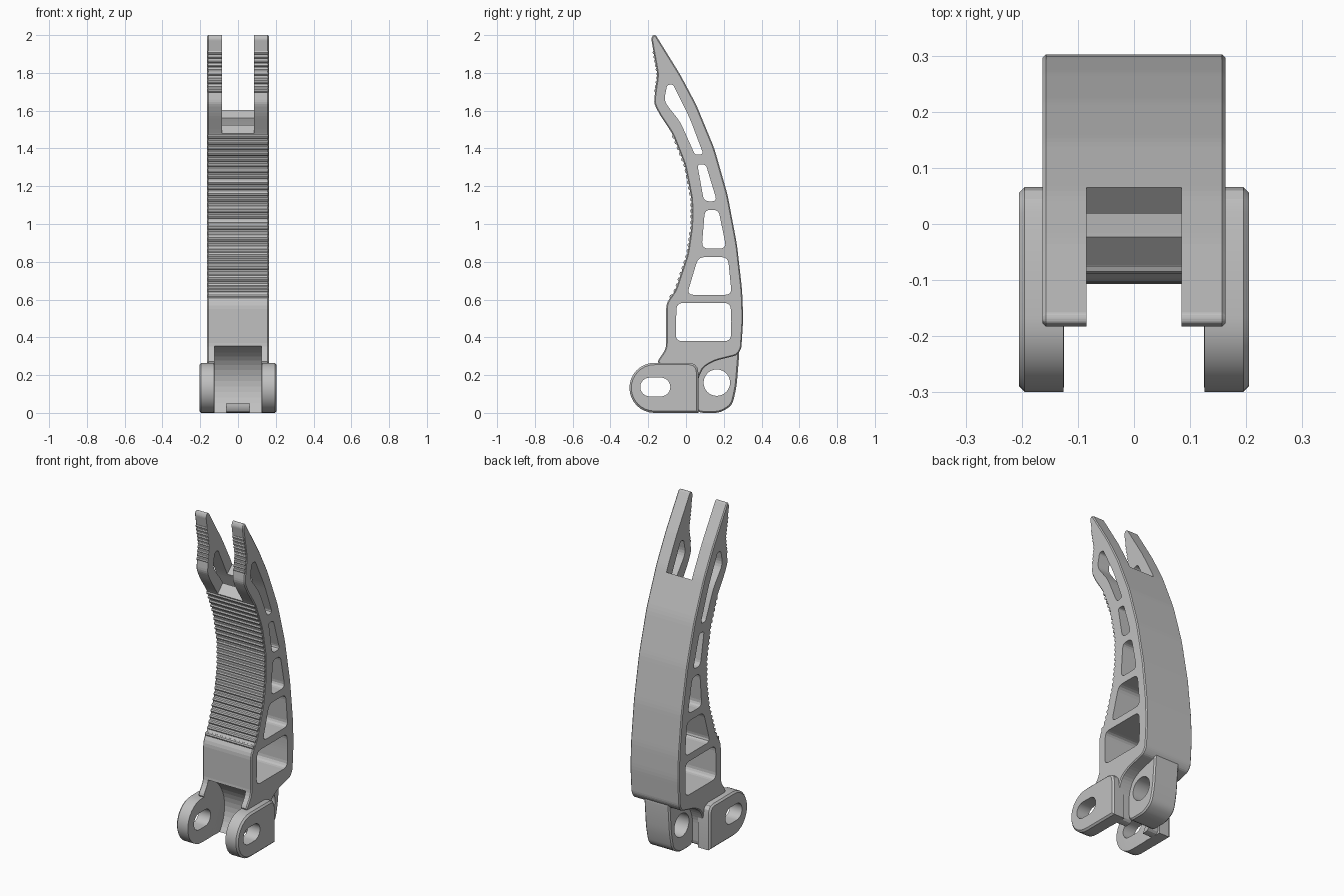
import bpy, bmesh, math
from mathutils import Vector

cube = bpy.data.objects.get("Cube")
if cube:
    bpy.data.objects.remove(cube, do_unlink=True)

GREY = bpy.data.materials.new("satin_grey")
GREY.use_nodes = True
GREY.diffuse_color = (0.53, 0.53, 0.53, 1)
GREY.node_tree.nodes["Principled BSDF"].inputs["Base Color"].default_value = (0.53, 0.53, 0.53, 1)


def rounded(points, radius, steps=4):
    """Round every corner of a closed (y, z) outline."""
    pts = [Vector(p) for p in points]
    out = []
    for i, p in enumerate(pts):
        a, b = pts[i - 1] - p, pts[(i + 1) % len(pts)] - p
        r = min(radius, a.length * 0.4, b.length * 0.4)
        a, b = p + a.normalized() * r, p + b.normalized() * r
        for k in range(steps + 1):
            t = k / steps
            out.append(a * (1 - t) ** 2 + p * 2 * t * (1 - t) + b * t * t)
    return out


def circle(y, z, r, n=32):
    return [(y + r * math.cos(math.tau * i / n), z + r * math.sin(math.tau * i / n)) for i in range(n)]


def stadium(y0, y1, z, r, n=12):
    arc = [math.pi * i / n for i in range(n + 1)]
    return ([(y1 + r * math.sin(a), z - r * math.cos(a)) for a in arc]
            + [(y0 - r * math.sin(a), z + r * math.cos(a)) for a in arc])


def prism(name, outline, x0, x1, chamfer=0.0):
    """Extrude a (y, z) outline along x, with optional chamfered rims."""
    pts = [(p[0], p[1]) for p in outline]
    area = sum(a[0] * b[1] - b[0] * a[1] for a, b in zip(pts, pts[1:] + pts[:1]))
    if area < 0:
        pts.reverse()
    bm = bmesh.new()
    low = [bm.verts.new((x0 + chamfer, y, z)) for y, z in pts]
    high = [bm.verts.new((x1 - chamfer, y, z)) for y, z in pts]
    caps = [bm.faces.new(low[::-1]), bm.faces.new(high)]
    for i in range(len(pts)):
        bm.faces.new((low[i - 1], low[i], high[i], high[i - 1]))
    bm.normal_update()
    if chamfer:
        bmesh.ops.inset_individual(bm, faces=caps, thickness=chamfer, depth=chamfer, use_even_offset=True)
    mesh = bpy.data.meshes.new(name)
    bm.to_mesh(mesh)
    bm.free()
    mesh.materials.append(GREY)
    obj = bpy.data.objects.new(name, mesh)
    bpy.context.collection.objects.link(obj)
    return obj


def cut(obj, cutters):
    """Subtract the cutters and bake the result."""
    for c in cutters:
        c.hide_render = True
        mod = obj.modifiers.new("cut", "BOOLEAN")
        mod.operation, mod.solver, mod.object = "DIFFERENCE", "EXACT", c
    dg = bpy.context.evaluated_depsgraph_get()
    mesh = bpy.data.meshes.new_from_object(obj.evaluated_get(dg))
    obj.modifiers.clear()
    obj.data = mesh
    for c in cutters:
        bpy.data.objects.remove(c, do_unlink=True)


def smooth(obj):
    bpy.ops.object.select_all(action="DESELECT")
    obj.select_set(True)
    bpy.context.view_layer.objects.active = obj
    bpy.ops.object.shade_smooth_by_angle(angle=math.radians(25))


HALF, SLOT, LUG_IN, LUG_OUT = 0.163, 0.085, 0.125, 0.205

# Curved lever body: front edge going up, back edge going down, then underside
front = [(-0.105, 0.34), (-0.105, 0.58), (-0.055, 0.65), (0.008, 0.84), (0.03, 0.99), (0.03, 1.13),
         (-0.005, 1.31), (-0.07, 1.475), (-0.14, 1.58), (-0.17, 1.64), (-0.165, 1.69), (-0.15, 1.79),
         (-0.184, 1.98)]
back = [(-0.176, 2.0), (-0.16, 2.0), (-0.03, 1.79), (0.055, 1.63), (0.15, 1.4), (0.22, 1.155), (0.27, 0.89),
        (0.297, 0.65), (0.303, 0.5), (0.293, 0.34), (0.27, 0.305)]
under = [(0.15, 0.275), (0.09, 0.24), (0.06, 0.17), (0.055, 0), (-0.06, 0), (-0.06, 0.24), (-0.16, 0.262)]
body = prism("lever_body", rounded(front + back + under, 0.03, 3), -HALF, HALF, 0.006)

# Lightening windows, fork slot, front recess and bottom notch
windows = [
    [(-0.055, 0.38), (0.238, 0.38), (0.24, 0.5), (0.235, 0.582), (-0.05, 0.582)],
    [(0.005, 0.625), (0.242, 0.625), (0.222, 0.825), (0.065, 0.825)],
    [(0.083, 0.87), (0.214, 0.87), (0.172, 1.075), (0.1, 1.075)],
    [(0.095, 1.12), (0.164, 1.12), (0.105, 1.315), (0.06, 1.315)],
    [(0.048, 1.365), (0.092, 1.37), (0.02, 1.56), (-0.07, 1.74), (-0.1, 1.735), (-0.117, 1.65), (-0.03, 1.54)],
]
cutters = [prism("window_cutter", rounded(w, 0.035), -0.4, 0.4) for w in windows]
cutters.append(prism("fork_cutter", [(-0.4, 1.18), (0.4, 1.91), (0.4, 2.3), (-0.4, 2.3)], -SLOT, SLOT))
cutters.append(prism("recess_cutter", circle(-0.175, 0.14, 0.226, 48), -LUG_IN, LUG_IN))
cutters.append(prism("notch_cutter", [(-0.2, -0.1), (0.2, -0.1), (0.2, 0.05), (-0.2, 0.05)], -0.06, 0.06))
cut(body, cutters)

# Narrow pivot block with its bore
pivot = prism("pivot_block", rounded([(0.052, 0), (0.18, 0), (0.245, 0.04), (0.268, 0.14), (0.285, 0.35),
                                      (0.052, 0.35)], 0.04), -SLOT, SLOT, 0.008)
cut(pivot, [prism("bore_cutter", circle(0.163, 0.16, 0.07), -0.4, 0.4)])
smooth(pivot)

# Pair of slotted front lugs
R = 0.1325
arc = [math.pi * i / 16 for i in range(17)]
lug_outline = [(-0.167 - R * math.sin(a), R - R * math.cos(a)) for a in arc]
lug_outline += [(0.02, 2 * R), (0.045, 0.258), (0.06, 0.24), (0.066, 0.21), (0.066, 0)]
for side, sign in (("left", 1), ("right", -1)):
    lo, hi = sorted((sign * LUG_IN, sign * LUG_OUT))
    lug = prism(side + "_lug", lug_outline, lo, hi, 0.01)
    # Keep the inner side square
    for f in lug.data.polygons:
        if f.normal.x * sign < -0.9:
            inner = list(f.vertices)
    ring = [v for v in lug.data.vertices if abs(v.co.x) < LUG_IN + 0.02 and v.index not in inner]
    for v in ring:
        v.co.x = sign * (LUG_IN + 0.001)
    cut(lug, [prism("slot_cutter", stadium(-0.192, -0.133, 0.137, 0.05), -0.4, 0.4)])
    smooth(lug)


def front_y(z):
    for (y0, z0), (y1, z1) in zip(front, front[1:]):
        if z0 <= z <= z1:
            return y0 + (y1 - y0) * (z - z0) / (z1 - z0)


# Grip ribs across the front and on both prongs
for i in range(29):
    z = 0.615 + i * 0.0303
    prism("grip_rib", circle(front_y(z) + 0.004, z, 0.012, 8), -HALF + 0.003, HALF - 0.003)
for i in range(10):
    z = 1.705 + i * 0.0225
    for lo, hi in ((SLOT, HALF - 0.003), (-HALF + 0.003, -SLOT)):
        prism("prong_rib", circle(front_y(z) + 0.004, z, 0.01, 8), lo, hi)
